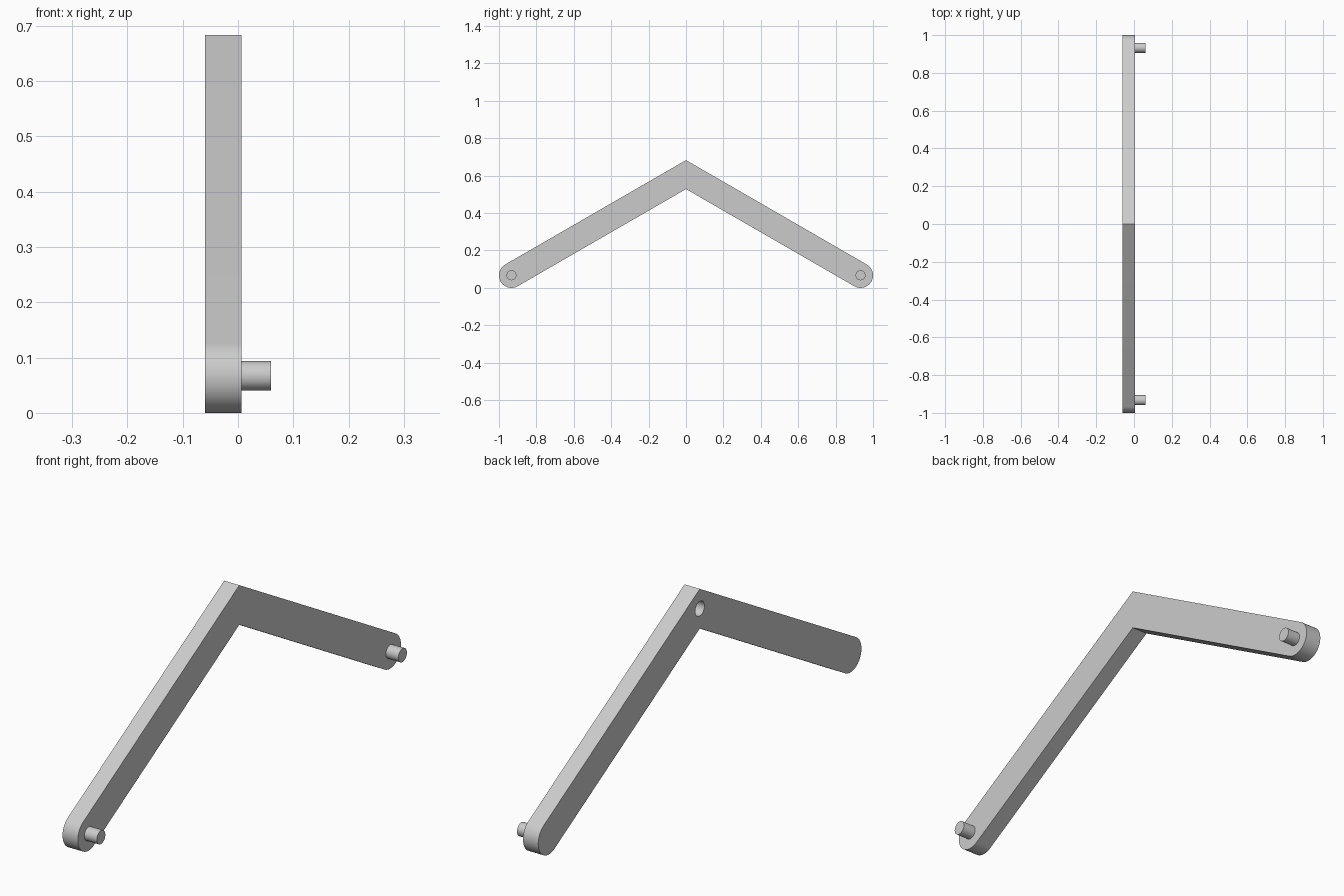
import bpy, bmesh
from math import sin, cos, tan, radians, pi
from mathutils import Matrix

cube = bpy.data.objects.get("Cube")
if cube:
    bpy.data.objects.remove(cube, do_unlink=True)

# Main dimensions
X_BACK, X_FACE, X_TIP = -0.06, 0.006, 0.06
R = 0.067                      # half width of the arms
END_Y = 1 - R                  # pivot centres
SLOPE = radians(30)
APEX_Z = R + END_Y * tan(SLOPE)
PIN_R = 0.0265

grey = bpy.data.materials.new("light grey")
grey.use_nodes = True
colour = (0.6, 0.6, 0.6, 1)
grey.diffuse_color = colour
grey.node_tree.nodes["Principled BSDF"].inputs["Base Color"].default_value = colour


def make_object(name, bm):
    bmesh.ops.recalc_face_normals(bm, faces=bm.faces)
    mesh = bpy.data.meshes.new(name)
    bm.to_mesh(mesh)
    bm.free()
    mesh.materials.append(grey)
    ob = bpy.data.objects.new(name, mesh)
    bpy.context.collection.objects.link(ob)
    return ob


def select_only(ob):
    bpy.ops.object.select_all(action='DESELECT')
    ob.select_set(True)
    bpy.context.view_layer.objects.active = ob


def smooth(ob):
    select_only(ob)
    bpy.ops.object.shade_smooth_by_angle(angle=radians(30))


def rod(name, x0, x1, y, z, radius):
    """Cylinder lying along x."""
    bm = bmesh.new()
    place = Matrix.Translation(((x0 + x1) / 2, y, z)) @ Matrix.Rotation(pi / 2, 4, 'Y')
    bmesh.ops.create_cone(bm, cap_ends=True, segments=48, radius1=radius,
                          radius2=radius, depth=x1 - x0, matrix=place)
    return make_object(name, bm)


# Bent arm: rounded right end, mirrored to the other end, with mitred apex
steps = 32
right_end = []
for i in range(steps + 1):
    a = pi / 2 - SLOPE - pi * i / steps
    right_end.append((END_Y + R * cos(a), R + R * sin(a)))
rise = R / cos(SLOPE)
left_end = [(-y, z) for y, z in reversed(right_end)]
profile = [(0, APEX_Z + rise)] + right_end + [(0, APEX_Z - rise)] + left_end

bm = bmesh.new()
face = bm.faces.new([bm.verts.new((X_BACK, y, z)) for y, z in profile])
extruded = bmesh.ops.extrude_face_region(bm, geom=[face], use_keep_orig=True)
moved = [v for v in extruded["geom"] if isinstance(v, bmesh.types.BMVert)]
bmesh.ops.translate(bm, verts=moved, vec=(X_FACE - X_BACK, 0, 0))
arm = make_object("bent_arm", bm)

# Blind socket in the back of the apex
cutter = rod("socket_cutter", X_BACK - 0.05, X_FACE - 0.012, 0, APEX_Z, PIN_R + 0.002)
cutter.hide_render = True
cut = arm.modifiers.new("socket", 'BOOLEAN')
cut.operation = 'DIFFERENCE'
cut.solver = 'EXACT'
cut.object = cutter
select_only(arm)
bpy.ops.object.modifier_apply(modifier=cut.name)
bpy.data.objects.remove(cutter, do_unlink=True)
smooth(arm)

# Pivot pins at both ends
for name, side in (("front_pin", -1), ("rear_pin", 1)):
    smooth(rod(name, X_FACE - 0.002, X_TIP, side * END_Y, R, PIN_R))
